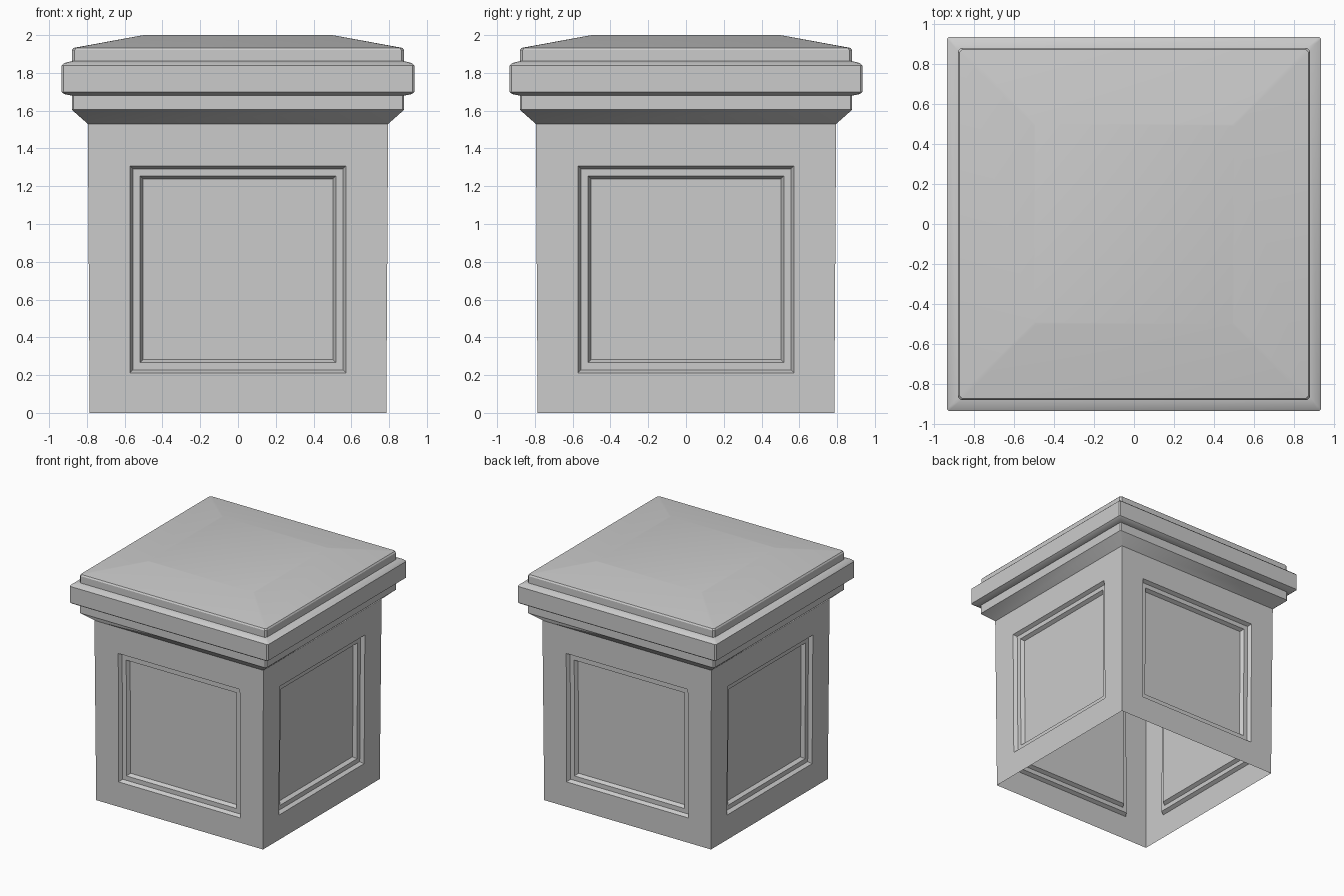
import bpy, bmesh
from mathutils import Matrix
from math import pi

if "Cube" in bpy.data.objects:
    bpy.data.objects.remove(bpy.data.objects["Cube"])

BODY_TOP = 1.53


def half_width(z):
    # body flares very slightly towards the top
    return 0.785 + 0.01 * z / BODY_TOP


def bridge(bm, a, b):
    n = len(a)
    for i in range(n):
        j = (i + 1) % n
        bm.faces.new((a[i], a[j], b[j], b[i]))


def finish(bm, name):
    mesh = bpy.data.meshes.new(name)
    bm.to_mesh(mesh)
    bm.free()
    obj = bpy.data.objects.new(name, mesh)
    bpy.context.collection.objects.link(obj)
    bpy.ops.object.select_all(action='DESELECT')
    obj.select_set(True)
    bpy.context.view_layer.objects.active = obj
    bpy.ops.object.shade_smooth_by_angle(angle=pi / 6)
    return obj


# Body: four walls with a stepped recessed panel, open underneath
bm = bmesh.new()
# half width, bottom z, top z, recess depth
panel = [(0.572, 0.212, 1.308, 0.0), (0.556, 0.228, 1.292, 0.03),
         (0.518, 0.266, 1.254, 0.03), (0.502, 0.282, 1.238, 0.06)]
for k in range(4):
    rot = Matrix.Rotation(k * pi / 2, 4, 'Z')

    def loop(w_lo, w_hi, z0, z1, d):
        pts = [(-w_lo, z0), (w_lo, z0), (w_hi, z1), (-w_hi, z1)]
        return [bm.verts.new(rot @ Matrix.Translation((x, d - half_width(z), z)).to_translation())
                for x, z in pts]

    prev = loop(half_width(0), half_width(BODY_TOP), 0, BODY_TOP, 0)
    for w, z0, z1, d in panel:
        cur = loop(w, w, z0, z1, d)
        bridge(bm, prev, cur)
        prev = cur
    bm.faces.new(prev)
bmesh.ops.remove_doubles(bm, verts=bm.verts, dist=1e-4)
finish(bm, "panelled_body")

# Cap: square moulding profile swept round the pedestal
bm = bmesh.new()
# half width, z, corner chamfer
profile = [(0.795, 1.53, 0.004), (0.88, 1.605, 0.01), (0.88, 1.68, 0.01),
           (0.92, 1.688, 0.01), (0.935, 1.70, 0.01), (0.935, 1.838, 0.01),
           (0.92, 1.852, 0.01), (0.88, 1.862, 0.015), (0.88, 1.92, 0.015),
           (0.872, 1.932, 0.015), (0.5, 2.0, 0.01)]
prev = None
for r, z, c in profile:
    s = r - c
    pts = [(-s, -r), (s, -r), (r, -s), (r, s), (s, r), (-s, r), (-r, s), (-r, -s)]
    ring = [bm.verts.new((x, y, z)) for x, y in pts]
    if prev:
        bridge(bm, prev, ring)
    prev = ring
bm.faces.new(prev)
finish(bm, "moulded_cap")
